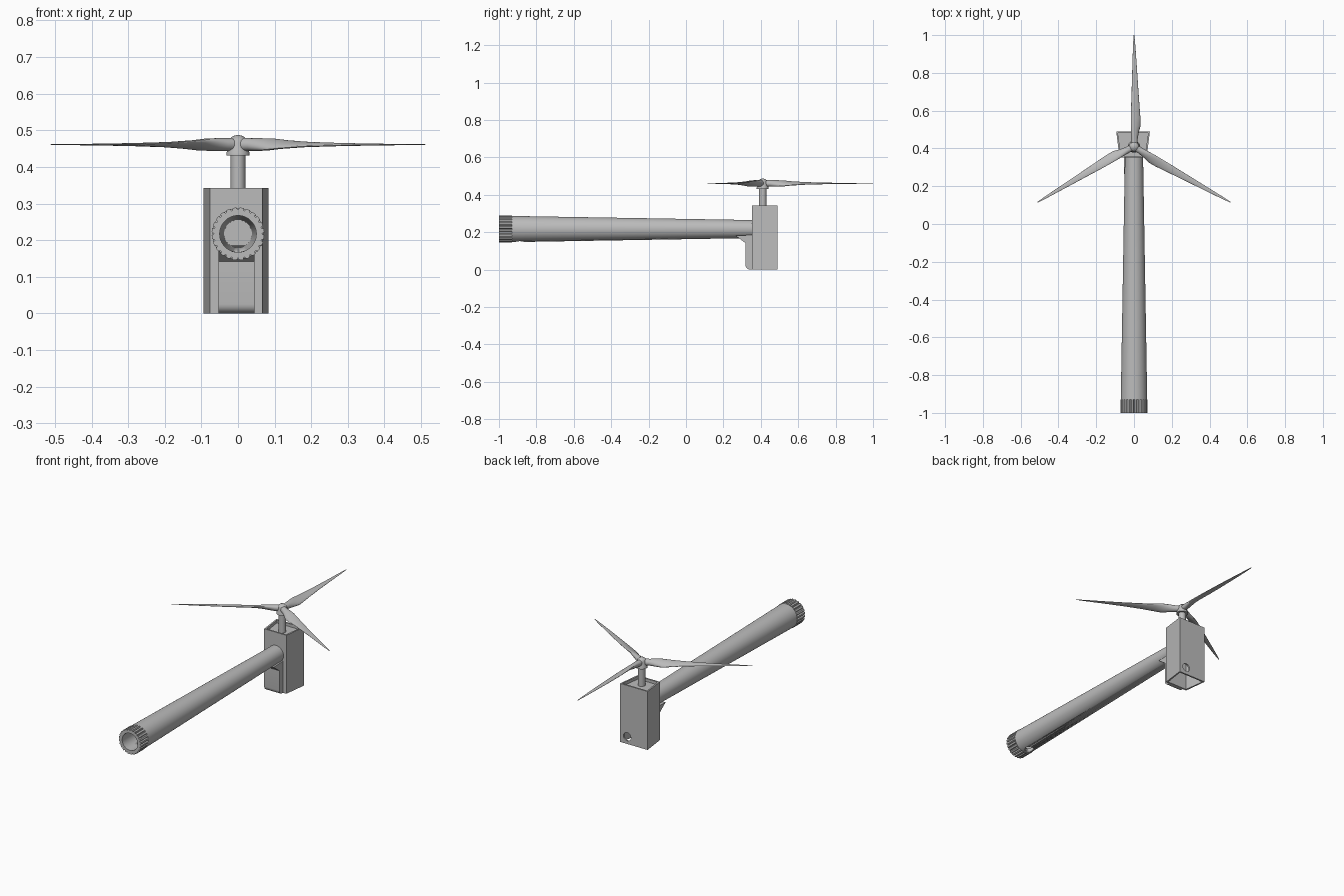
import bpy, bmesh
from math import sin, cos, pi, radians
from mathutils import Matrix, Vector

cube = bpy.data.objects.get("Cube")
if cube:
    bpy.data.objects.remove(cube, do_unlink=True)

grey = bpy.data.materials.new("plain_grey")
grey.use_nodes = True
grey.diffuse_color = (0.5, 0.5, 0.5, 1)
grey.node_tree.nodes["Principled BSDF"].inputs["Base Color"].default_value = (0.5, 0.5, 0.5, 1)


def finish(name, bm, smooth=True):
    bmesh.ops.recalc_face_normals(bm, faces=bm.faces)
    mesh = bpy.data.meshes.new(name)
    bm.to_mesh(mesh)
    bm.free()
    ob = bpy.data.objects.new(name, mesh)
    bpy.context.collection.objects.link(ob)
    mesh.materials.append(grey)
    if smooth:
        activate(ob)
        bpy.ops.object.shade_smooth_by_angle(angle=radians(30))
    return ob


def activate(ob):
    bpy.ops.object.select_all(action="DESELECT")
    ob.select_set(True)
    bpy.context.view_layer.objects.active = ob


def loft(name, rings, closed=False, smooth=True):
    """Skin a list of equal-length point rings; cap the ends or join them."""
    bm = bmesh.new()
    rows = [[bm.verts.new(p) for p in ring] for ring in rings]
    n = len(rows[0])
    pairs = list(zip(rows, rows[1:])) + ([(rows[-1], rows[0])] if closed else [])
    for a, b in pairs:
        for i in range(n):
            j = (i + 1) % n
            bm.faces.new((a[i], a[j], b[j], b[i]))
    if not closed:
        bm.faces.new(rows[0])
        bm.faces.new(rows[-1])
    return finish(name, bm, smooth)


def cylinder(name, radius, depth, center, axis="Z"):
    bm = bmesh.new()
    bmesh.ops.create_cone(bm, cap_ends=True, segments=40, radius1=radius, radius2=radius, depth=depth)
    if axis == "Y":
        bmesh.ops.rotate(bm, verts=bm.verts, matrix=Matrix.Rotation(pi / 2, 3, "X"))
    bmesh.ops.translate(bm, verts=bm.verts, vec=center)
    return finish(name, bm)


def cut(ob, cutter):
    activate(ob)
    mod = ob.modifiers.new("cut", "BOOLEAN")
    mod.operation = "DIFFERENCE"
    mod.solver = "EXACT"
    mod.object = cutter
    bpy.ops.object.modifier_apply(modifier=mod.name)
    bpy.data.objects.remove(cutter, do_unlink=True)


# Hollow tapered tower with a grooved ring at its foot
AXIS = 0.217
COUNT = 96


def tower_ring(y, radius, groove=0.0):
    ring = []
    for i in range(COUNT):
        r = radius - (groove if i % 4 == 0 else 0)
        a = 2 * pi * i / COUNT
        ring.append((r * cos(a), y, AXIS + r * sin(a)))
    return ring


tower = loft("tower", [
    tower_ring(-1, 0.072, 0.007), tower_ring(-0.93, 0.072, 0.007),
    tower_ring(-0.929, 0.07), tower_ring(0.358, 0.048),
    tower_ring(0.358, 0.038), tower_ring(-0.93, 0.05), tower_ring(-1, 0.05)], closed=True)
cut(tower, cylinder("foot_hole_cutter", 0.024, 0.08, (0, -0.89, AXIS - 0.07)))


# Nacelle housing: wedge-shaped box, open below, with a recessed lid
def wedge(name, inset, z0, z1):
    cx, back, front = -0.005, 0.089 - inset, 0.072 - inset
    y0, y1 = 0.352 + inset, 0.49 - inset
    outline = [(-front, y0), (front, y0), (back, y1), (-back, y1)]
    return loft(name, [[(cx + x, y, z) for x, y in outline] for z in (z0, z1)], smooth=False)


housing = wedge("housing", 0, 0, 0.342)
cut(housing, wedge("inside_cutter", 0.009, -0.05, 0.30))
cut(housing, wedge("lid_cutter", 0.009, 0.325, 0.4))
cut(housing, cylinder("back_hole_cutter", 0.024, 0.06, (0.038, 0.49, 0.042), "Y"))

# Bracket under the tower, rounded at the lower front edge
profile = [(0.354, 0), (0.354, 0.185), (0.265, 0.182), (0.275, 0.174), (0.318, 0.142)]
for k in range(7):
    a = pi + k * pi / 12
    profile.append((0.343 + 0.025 * cos(a), 0.025 + 0.025 * sin(a)))
bracket = loft("bracket", [[(x, y, z) for y, z in profile] for x in (-0.053, 0.045)])

# Rotor shaft and hub
HUB = Vector((0, 0.41, 0.461))
cylinder("shaft", 0.02, 0.13, (0, 0.41, 0.375))
hub_profile = [(0.032, 0.431), (0.032, 0.438), (0.027, 0.45), (0.026, 0.465),
               (0.022, 0.477), (0.014, 0.484), (0.004, 0.487)]
loft("hub", [[(r * cos(i * pi / 20), HUB.y + r * sin(i * pi / 20), z) for i in range(40)]
             for r, z in hub_profile])

# Three twisted blades: distance, chord, thickness, twist in degrees, offset
stations = [(0.0, 0.036, 0.036, 40, 0.0), (0.04, 0.036, 0.034, 38, 0.002),
            (0.075, 0.046, 0.028, 34, 0.005), (0.11, 0.057, 0.021, 28, 0.009),
            (0.15, 0.054, 0.015, 21, 0.009), (0.22, 0.045, 0.011, 13, 0.007),
            (0.32, 0.034, 0.008, 7, 0.005), (0.43, 0.023, 0.005, 3, 0.003),
            (0.53, 0.013, 0.003, 1, 0.001), (0.59, 0.004, 0.002, 0, 0.0)]


def blade_ring(distance, chord, thick, twist, offset, turn):
    ring = []
    for i in range(24):
        a = 2 * pi * i / 24
        x, z = chord / 2 * cos(a), thick / 2 * sin(a)
        t = radians(twist)
        p = Vector((offset + x * cos(t) + z * sin(t), distance, z * cos(t) - x * sin(t)))
        ring.append(HUB + turn @ p)
    return ring


for k in range(3):
    turn = Matrix.Rotation(k * 2 * pi / 3, 3, "Z")
    loft("blade_%d" % (k + 1), [blade_ring(*s, turn) for s in stations])
